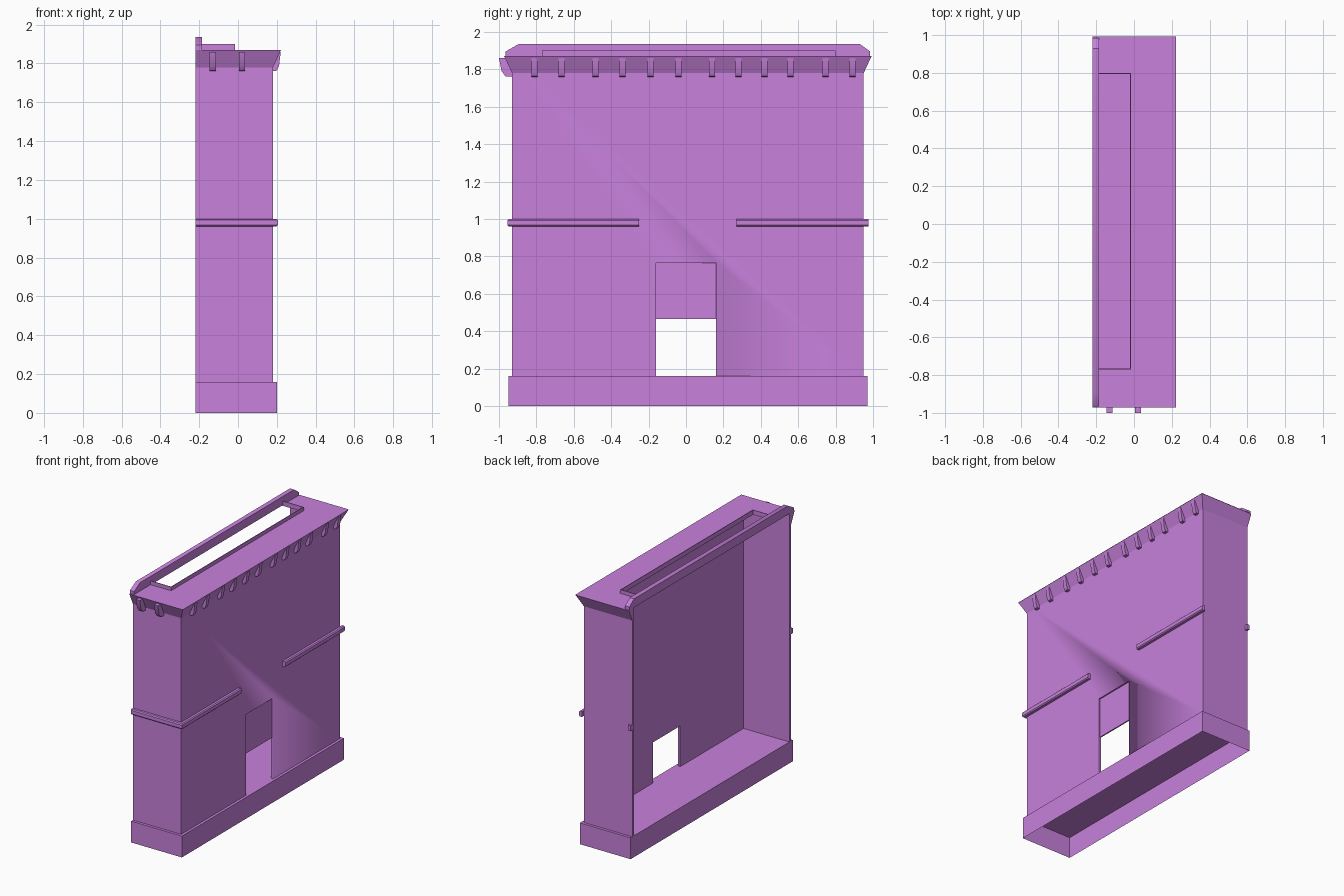
import bpy, bmesh

if "Cube" in bpy.data.objects:
    bpy.data.objects.remove(bpy.data.objects["Cube"])

BACK, FRONT, Y0, Y1 = -0.22, 0.18, -0.93, 0.95
mat = bpy.data.materials.new("violet")
mat.diffuse_color = (0.58, 0.22, 0.72, 1)
mat.use_nodes = True
mat.node_tree.nodes["Principled BSDF"].inputs["Base Color"].default_value = mat.diffuse_color


def make(name, verts, faces):
    me = bpy.data.meshes.new(name)
    me.from_pydata(verts, [], faces)
    bm = bmesh.new()
    bm.from_mesh(me)
    bmesh.ops.recalc_face_normals(bm, faces=bm.faces)
    bm.to_mesh(me)
    bm.free()
    ob = bpy.data.objects.new(name, me)
    bpy.context.collection.objects.link(ob)
    me.materials.append(mat)
    bpy.ops.object.select_all(action='DESELECT')
    ob.select_set(True)
    bpy.context.view_layer.objects.active = ob
    bpy.ops.object.shade_smooth_by_angle()
    return ob


def loft(name, rows):
    """Closed cross-sections joined along a path, with end caps."""
    n = len(rows[0])
    faces = [(r * n + i, r * n + (i + 1) % n, (r + 1) * n + (i + 1) % n, (r + 1) * n + i)
             for r in range(len(rows) - 1) for i in range(n)]
    last = (len(rows) - 1) * n
    faces += [tuple(range(n)), tuple(range(last, last + n))]
    return make(name, [p for row in rows for p in row], faces)


def box(name, x0, x1, y0, y1, z0, z1):
    return loft(name, [[(x, y0, z0), (x, y1, z0), (x, y1, z1), (x, y0, z1)] for x in (x0, x1)])


def band(name, section, path):
    """Sweep an (offset, z) section along wall stations given as functions of offset."""
    return loft(name, [[(*st(o), z) for o, z in section] for st in path])


back_a = lambda o: (BACK, Y0 - o)
corner_a = lambda o: (FRONT + o, Y0 - o)
corner_b = lambda o: (FRONT + o, Y1 + o)
back_b = lambda o: (BACK, Y1 + o)
around = [back_a, corner_a, corner_b, back_b]

# Walls, open at the back, with the doorway cut through
wall = band("walls", [(0, 0.16), (0, 1.86), (-0.02, 1.86), (-0.02, 0.16)], around)
cutter = box("door_cutter", 0.1, 0.3, -0.16, 0.16, 0.1, 0.765)
cutter.hide_render = True
mod = wall.modifiers.new("doorway", 'BOOLEAN')
mod.operation = 'DIFFERENCE'
mod.object = cutter
bpy.context.view_layer.objects.active = wall
bpy.ops.object.modifier_apply(modifier=mod.name)
bpy.data.objects.remove(cutter)

# Panel filling the upper half of the doorway
box("door_panel", 0.16, 0.17, -0.16, 0.16, 0.465, 0.765)

# Plinth: hollow box without a bottom
px = [(BACK, -0.95), (0.2, -0.95), (0.2, 0.97), (BACK, 0.97)]
make("plinth", [(x, y, z) for z in (0, 0.16) for x, y in px],
     [(i, (i + 1) % 4, (i + 1) % 4 + 4, i + 4) for i in range(4)] + [(4, 5, 6, 7)])

# String course either side of the doorway
course = [(0, 0.96), (0.018, 0.96), (0.025, 0.967), (0.025, 0.993), (0.018, 1.0), (0, 1.0)]
band("string_course_left", course, [back_a, corner_a, lambda o: (FRONT + o, -0.25)])
band("string_course_right", course, [lambda o: (FRONT + o, 0.27), lambda o: (FRONT + o, 0.975)])
box("string_course_stub", BACK, -0.2, Y1, 0.97, 0.96, 1.0)

# Flared cornice
band("cornice", [(0, 1.78), (0.042, 1.87), (-0.02, 1.87), (-0.02, 1.78)], around)

# Brackets under the cornice
profile = [(0, 1.76), (0.02, 1.763), (0.032, 1.79), (0.04, 1.86), (0, 1.86)]
for y in (-0.81, -0.665, -0.485, -0.34, -0.19, -0.04, 0.14, 0.28, 0.42, 0.56, 0.745, 0.89):
    loft("front_bracket", [[(FRONT + o, y + d, z) for o, z in profile] for d in (-0.016, 0.016)])
for x in (-0.13, 0.02):
    loft("side_bracket", [[(x + d, Y0 - o * 1.75, z) for o, z in profile] for d in (-0.016, 0.016)])

# Roof deck with a long opening
outer = [(BACK, -0.972), (0.222, -0.972), (0.222, 0.992), (BACK, 0.992)]
inner = [(-0.19, -0.77), (-0.015, -0.77), (-0.015, 0.80), (-0.19, 0.80)]
make("roof_deck", [(x, y, 1.872) for x, y in outer + inner],
     [(i, (i + 1) % 4, (i + 1) % 4 + 4, i + 4) for i in range(4)])

# Low curb round the opening
box("curb_front", -0.02, -0.015, -0.77, 0.80, 1.865, 1.9)
for y in (-0.77, 0.795):
    box("curb_end", -0.19, -0.015, y, y + 0.005, 1.865, 1.9)

# Back rail with sloping ends
loft("back_rail", [[(x, -0.965, 1.87), (x, 0.985, 1.87), (x, 0.985, 1.895),
                    (x, 0.93, 1.935), (x, -0.895, 1.935), (x, -0.965, 1.895)]
                   for x in (BACK, -0.185)])
